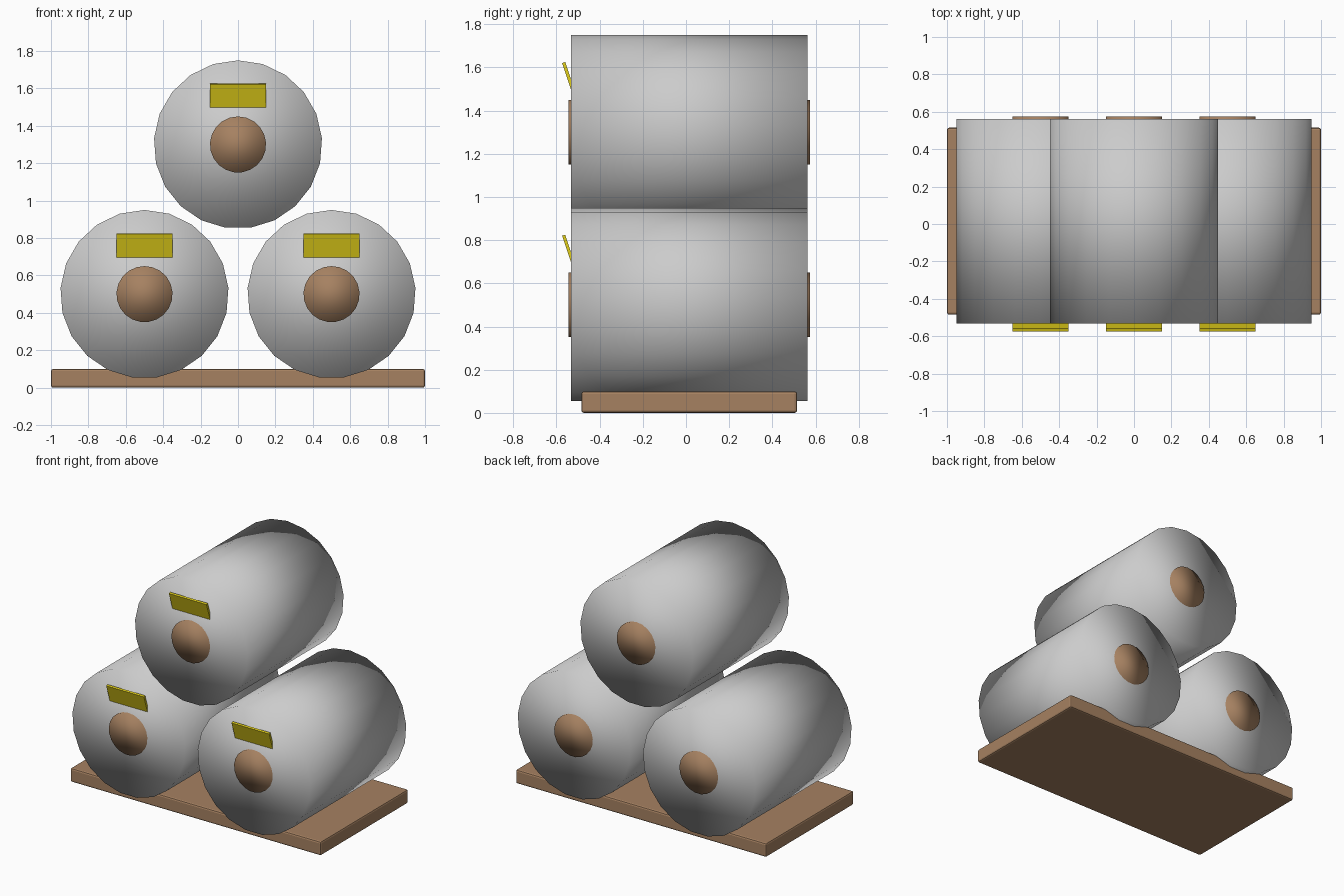
import bpy, bmesh
from math import sin, cos, pi, radians

if "Cube" in bpy.data.objects:
    bpy.data.objects.remove(bpy.data.objects["Cube"])

CY = 0.015      # barrels, bungs and plank share this depth centre
SIDES = 21


def material(name, rgb):
    m = bpy.data.materials.new(name)
    m.diffuse_color = (*rgb, 1)
    m.use_nodes = True
    m.node_tree.nodes["Principled BSDF"].inputs["Base Color"].default_value = m.diffuse_color
    return m


wood = material("wood", (0.38, 0.22, 0.12))
yellow = material("yellow", (0.75, 0.62, 0.01))


def make_object(name, bm, loc, mat=None, smooth=False):
    bmesh.ops.recalc_face_normals(bm, faces=bm.faces)
    for f in bm.faces:
        f.smooth = smooth
    mesh = bpy.data.meshes.new(name)
    bm.to_mesh(mesh)
    bm.free()
    ob = bpy.data.objects.new(name, mesh)
    ob.location = loc
    if mat:
        mesh.materials.append(mat)
    bpy.context.collection.objects.link(ob)
    return ob


def cylinder(name, radius, length, loc, mat=None):
    """Cylinder lying along y with one corner pointing straight up."""
    bm = bmesh.new()
    ring = [bm.verts.new((radius * sin(2 * pi * i / SIDES), -length / 2,
                          radius * cos(2 * pi * i / SIDES))) for i in range(SIDES)]
    cap = bm.faces.new(ring)
    out = bmesh.ops.extrude_face_region(bm, geom=[cap], use_keep_orig=True)
    moved = [v for v in out["geom"] if isinstance(v, bmesh.types.BMVert)]
    bmesh.ops.translate(bm, verts=moved, vec=(0, length, 0))
    return make_object(name, bm, loc, mat, smooth=True)


def box(name, size, loc, mat):
    bm = bmesh.new()
    bmesh.ops.create_cube(bm, size=1)
    bmesh.ops.scale(bm, verts=bm.verts, vec=size)
    return make_object(name, bm, loc, mat)


# Base plank with softened edges
plank = box("base_plank", (2, 1, 0.1), (0, CY, 0.05), wood)
bevel = plank.modifiers.new("bevel", "BEVEL")
bevel.width = 0.012
bevel.segments = 2

# Three stacked rolls, each with a core through it and a tilted tag in front
for place, x, z in (("left", -0.5, 0.5), ("right", 0.5, 0.5), ("top", 0, 1.3)):
    cylinder(place + "_roll", 0.45, 1.095, (x, CY, z))
    cylinder(place + "_core", 0.15, 1.12, (x, CY, z), wood)
    tag = box(place + "_tag", (0.3, 0.015, 0.15), (x, -0.543, z + 0.252), yellow)
    tag.rotation_euler.x = radians(18.4)
